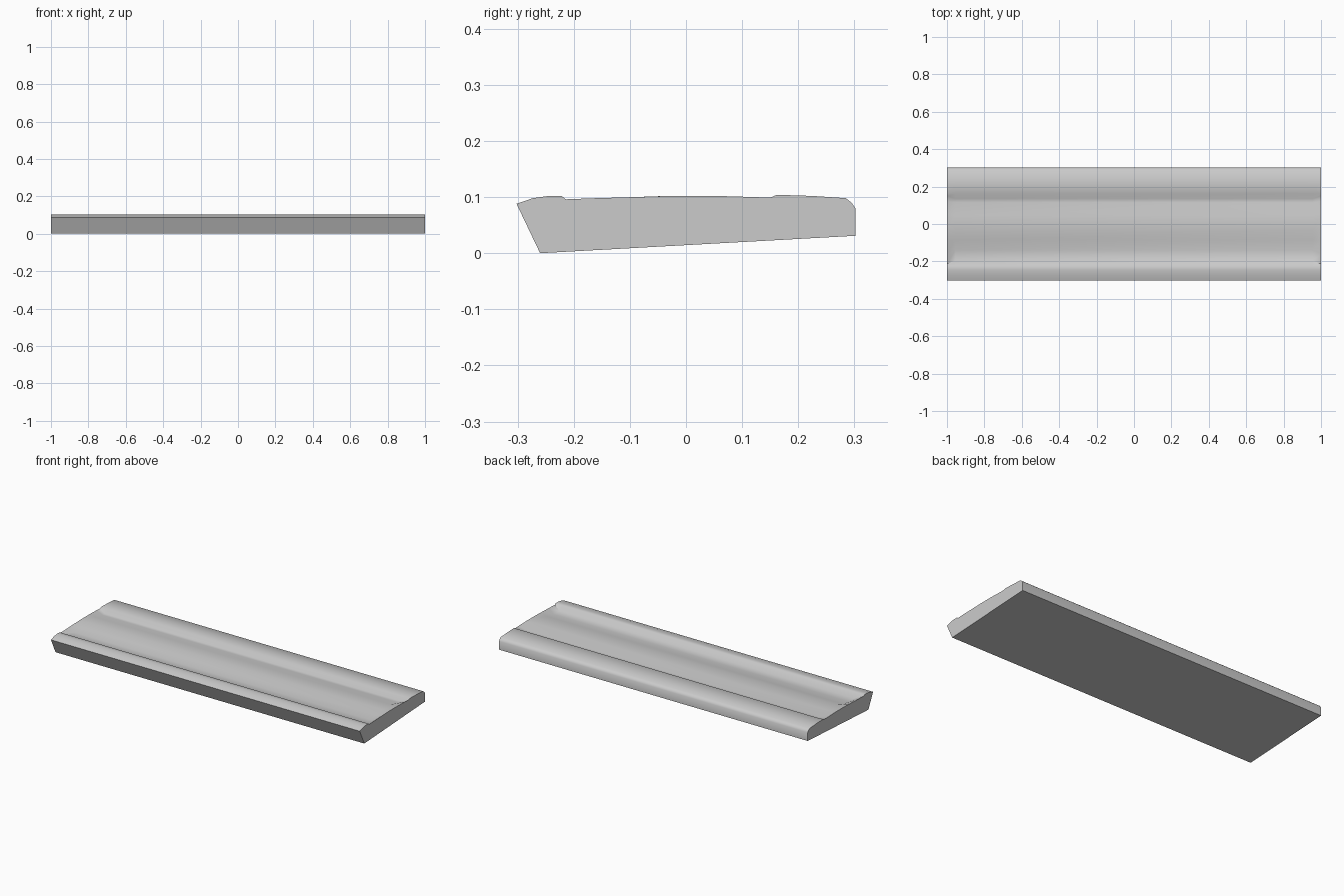
import bpy
import bmesh
import math

cube = bpy.data.objects.get("Cube")
if cube:
    bpy.data.objects.remove(cube, do_unlink=True)

grey = bpy.data.materials.new("light_grey")
grey.use_nodes = True
colour = (0.6, 0.6, 0.6, 1)
grey.diffuse_color = colour
grey.node_tree.nodes["Principled BSDF"].inputs["Base Color"].default_value = colour

# Outline shared by every cross-section (y, z): front lip, then back lip and base
front_lip = [(-0.26, 0), (-0.302, 0.088), (-0.273, 0.098), (-0.245, 0.102), (-0.222, 0.102)]
back_lip = [(0.162, 0.104), (0.225, 0.102), (0.285, 0.098), (0.295, 0.09), (0.302, 0.08), (0.302, 0.031)]

# Top surface between the lips: shallow at the ends, dished around a hump inside
end_top = [(-0.214, 0.096), (-0.16, 0.098), (-0.09, 0.1), (-0.03, 0.102),
           (0.055, 0.102), (0.12, 0.1), (0.15, 0.099)]
dish_top = [(-0.195, 0.079), (-0.14, 0.081), (-0.085, 0.088), (-0.035, 0.102),
            (0.045, 0.1), (0.115, 0.085), (0.135, 0.086)]

sections = [(-1, end_top), (-0.955, dish_top), (0.955, dish_top), (1, end_top)]

# Loft the sections along x and cap both ends
bm = bmesh.new()
rings = [[bm.verts.new((x, y, z)) for y, z in front_lip + top + back_lip]
         for x, top in sections]
for a, b in zip(rings, rings[1:]):
    for i in range(len(a)):
        j = (i + 1) % len(a)
        bm.faces.new((a[i], a[j], b[j], b[i]))
bm.faces.new(rings[0])
bm.faces.new(rings[-1])
bmesh.ops.recalc_face_normals(bm, faces=bm.faces[:])

mesh = bpy.data.meshes.new("dished_plank")
bm.to_mesh(mesh)
bm.free()
mesh.materials.append(grey)
plank = bpy.data.objects.new("dished_plank", mesh)
bpy.context.collection.objects.link(plank)

# Smooth the top while keeping the outer edges crisp
bpy.ops.object.select_all(action="DESELECT")
plank.select_set(True)
bpy.context.view_layer.objects.active = plank
bpy.ops.object.shade_smooth_by_angle(angle=math.radians(45))
